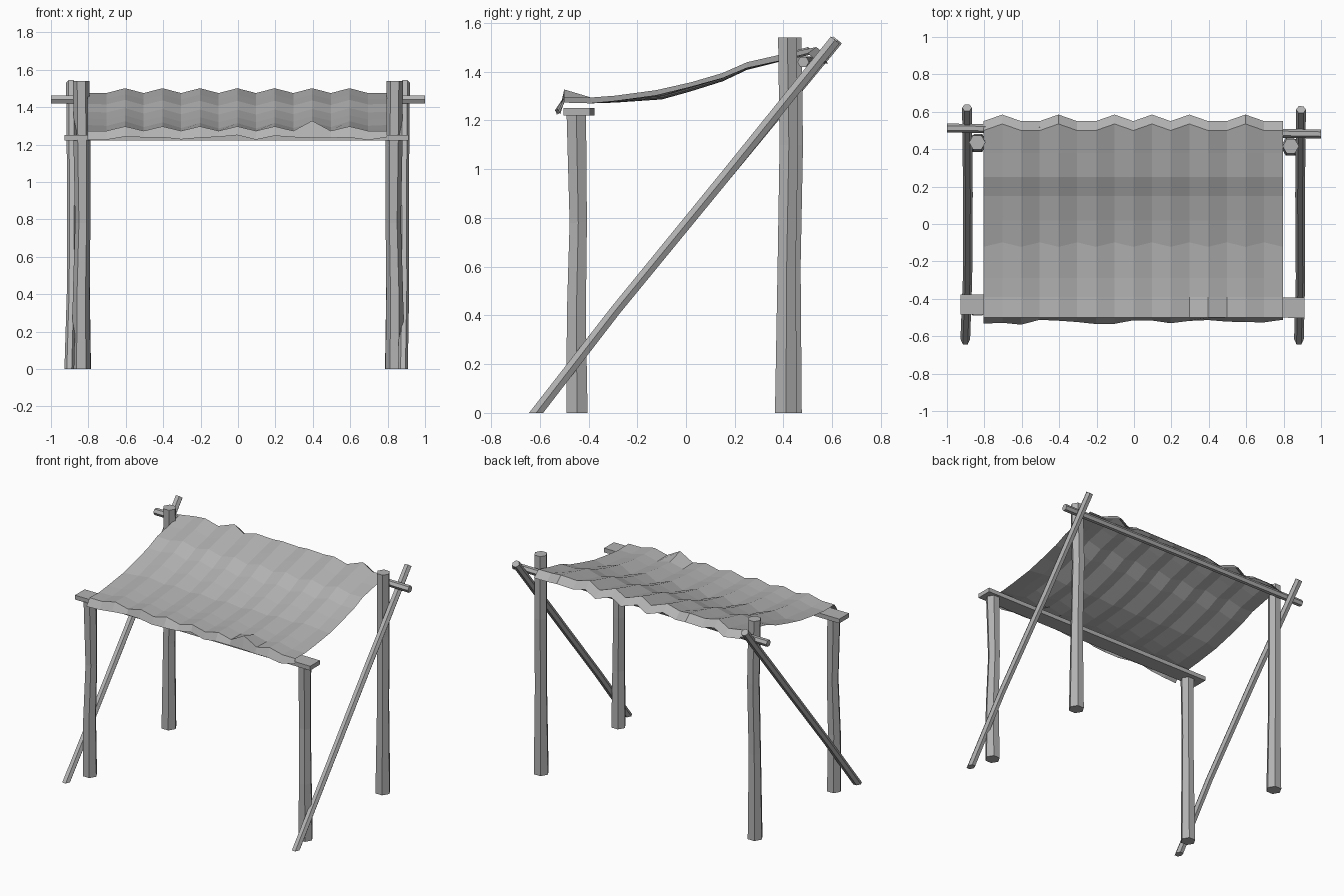
import bpy, bmesh, math, random
from mathutils import Vector

random.seed(4)
cube = bpy.data.objects.get("Cube")
if cube:
    bpy.data.objects.remove(cube, do_unlink=True)

grey = bpy.data.materials.new("weathered grey")
grey.use_nodes = True
colour = (0.45, 0.45, 0.45, 1)
grey.diffuse_color = colour
grey.node_tree.nodes["Principled BSDF"].inputs["Base Color"].default_value = colour


def finish(name, bm):
    mesh = bpy.data.meshes.new(name)
    bm.to_mesh(mesh)
    bm.free()
    mesh.materials.append(grey)
    obj = bpy.data.objects.new(name, mesh)
    bpy.context.collection.objects.link(obj)
    return obj


def pole(name, stations, sides=6, level_foot=False):
    """Faceted pole through (centre, radius) stations."""
    bm = bmesh.new()
    axis = (Vector(stations[-1][0]) - Vector(stations[0][0])).normalized()
    helper = Vector((0, 1, 0)) if abs(axis.x) > 0.5 else Vector((1, 0, 0))
    u = (helper - axis * helper.dot(axis)).normalized()
    v = axis.cross(u)
    rings = []
    for i, (centre, radius) in enumerate(stations):
        ring = []
        for k in range(sides):
            a = math.tau * k / sides
            p = Vector(centre) + (u * math.cos(a) + v * math.sin(a)) * radius
            if level_foot and i == 0:
                p -= axis * (p.z / axis.z)
            ring.append(bm.verts.new(p))
        rings.append(ring)
    for low, high in zip(rings, rings[1:]):
        for k in range(sides):
            n = (k + 1) % sides
            bm.faces.new((low[k], low[n], high[n], high[k]))
    bm.faces.new(rings[0][::-1])
    bm.faces.new(rings[-1])
    return finish(name, bm)


# Upright posts, slightly crooked
for side, s in (("right", -1), ("left", 1)):
    x = s * 0.838
    pole(f"front_{side}_leg", [((x, -0.447, 0), 0.05), ((x, -0.45, 0.4), 0.045),
                               ((x - 0.008 * s, -0.442, 0.78), 0.041),
                               ((x - 0.004 * s, -0.45, 1.225), 0.046)])
    y = 0.42 - 0.01 * s
    pole(f"back_{side}_post", [((x, y, 0), 0.052), ((x, y + 0.003, 0.6), 0.043),
                               ((x - 0.005 * s, y + 0.012, 1.1), 0.044),
                               ((x, y + 0.006, 1.54), 0.044)])

# Slanting braces on the outer sides
for side, s, reach in (("right", -1, 0.622), ("left", 1, 0.612)):
    pole(f"{side}_brace", [((s * 0.892 - 0.01, -0.615, 0), 0.026),
                           ((s * 0.89, -0.29, 0.42), 0.025),
                           ((s * 0.888, 0.16, 0.97), 0.026),
                           ((s * 0.893, reach, 1.53), 0.026)], level_foot=True)

# Rear crossbar
pole("rear_crossbar", [((-1, 0.513, 1.44), 0.024), ((0, 0.498, 1.442), 0.023),
                       ((1, 0.481, 1.44), 0.024)])

# Flat front beam
bm = bmesh.new()
bmesh.ops.create_cube(bm, size=1)
for vert in bm.verts:
    vert.co.x = vert.co.x * 1.84 - 0.008
    vert.co.y = vert.co.y * 0.108 - 0.439 - 0.01 * vert.co.x
    vert.co.z = vert.co.z * 0.03 + 1.236
finish("front_beam", bm)

# Draped canopy: rows of (y, height, fold size, sag) from front hem to rear hem
rows = [(-0.525, 1.238, 0.006, 0), (-0.5, 1.285, 0.012, 0), (-0.39, 1.282, 0.012, 0),
        (-0.29, 1.293, 0.012, 0.008), (-0.11, 1.318, 0.014, 0.018), (0.02, 1.352, 0.013, 0.02),
        (0.15, 1.388, 0.013, 0.015), (0.25, 1.43, 0.013, 0.01), (0.38, 1.457, 0.013, 0.004),
        (0.515, 1.488, 0.013, 0), (0.565, 1.445, 0.012, 0)]
rear_peaks = {-7, -4, -1, 1, 3, 6}
bm = bmesh.new()
grid = []
for r, (y, z, fold, sag) in enumerate(rows):
    line = []
    for c in range(-8, 9):
        dy = 0
        dz = fold if c % 2 == 0 and abs(c) < 8 else -fold
        dz -= sag * (1 - (c / 8) ** 2)
        if r >= len(rows) - 2:
            dy = 0.02 if c in rear_peaks else -0.015
        elif r == 0:
            dy = random.uniform(-0.015, 0.015)
            dz += random.uniform(-0.01, 0.01)
        elif r == 4:
            dy = 0.012 if c % 2 else -0.012
        if c == 4 and r == 1:
            dz += 0.03
        line.append(bm.verts.new((c * 0.1 - 0.004, y + dy, z + dz)))
    grid.append(line)
for front, back in zip(grid, grid[1:]):
    for c in range(16):
        bm.faces.new((front[c], front[c + 1], back[c + 1], back[c]))
finish("cloth_canopy", bm)
